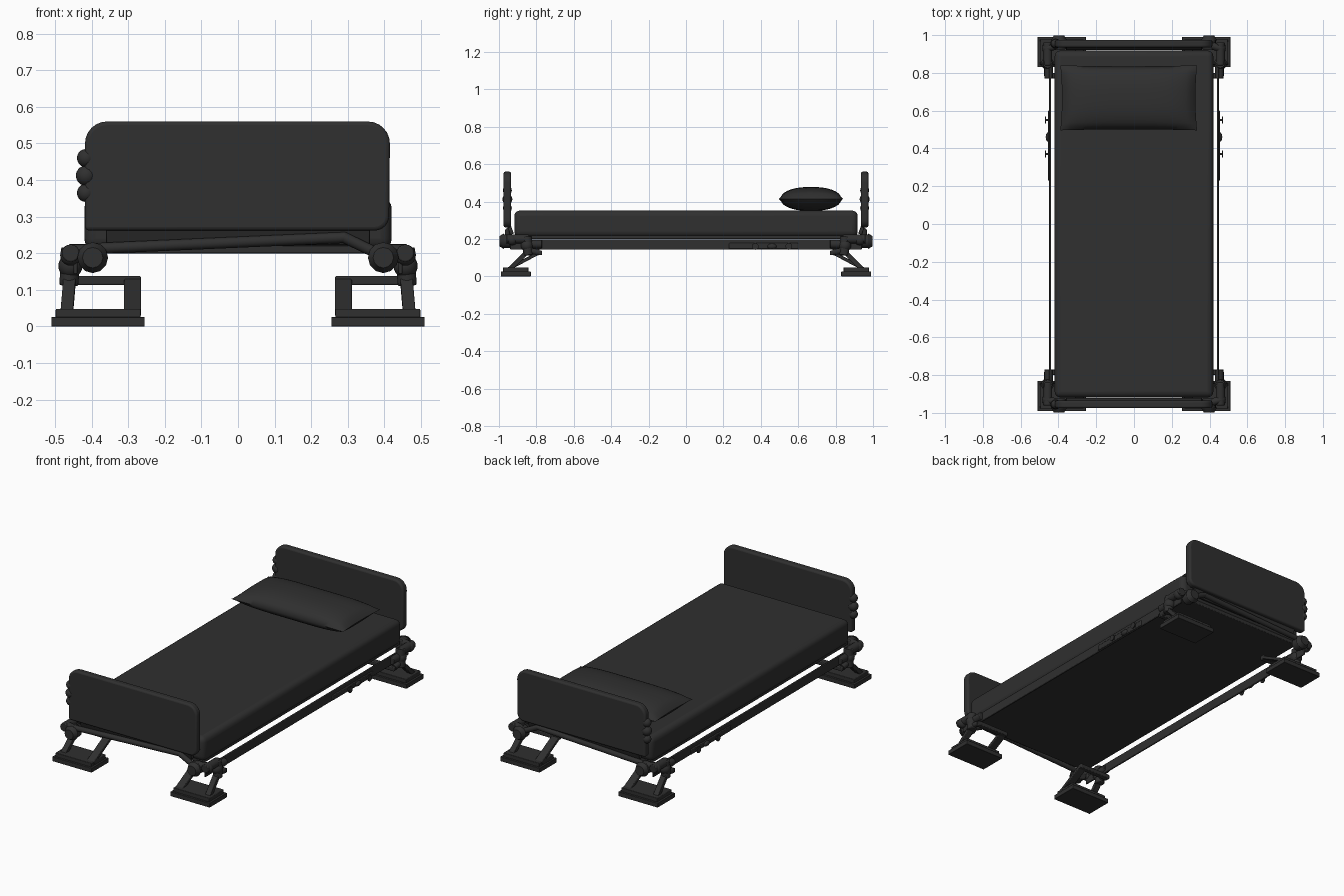
import bpy, bmesh, math
from mathutils import Vector

if "Cube" in bpy.data.objects:
    bpy.data.objects.remove(bpy.data.objects["Cube"])

mat = bpy.data.materials.new("charcoal")
mat.diffuse_color = (0.029, 0.029, 0.029, 1)
mat.use_nodes = True
mat.node_tree.nodes["Principled BSDF"].inputs["Base Color"].default_value = mat.diffuse_color


def finish(name, bm, bevel=0, seg=2, angle=40):
    bmesh.ops.recalc_face_normals(bm, faces=bm.faces)
    me = bpy.data.meshes.new(name)
    bm.to_mesh(me)
    bm.free()
    ob = bpy.data.objects.new(name, me)
    bpy.context.collection.objects.link(ob)
    me.materials.append(mat)
    if bevel:
        m = ob.modifiers.new("bevel", 'BEVEL')
        m.width, m.segments, m.limit_method = bevel, seg, 'ANGLE'
    bpy.ops.object.select_all(action='DESELECT')
    bpy.context.view_layer.objects.active = ob
    ob.select_set(True)
    bpy.ops.object.shade_smooth_by_angle(angle=math.radians(angle))
    return ob


def box(name, lo, hi, bevel=0.0, seg=2):
    bm = bmesh.new()
    bmesh.ops.create_cube(bm, size=1)
    lo, hi = Vector(lo), Vector(hi)
    for v in bm.verts:
        v.co = Vector([(a + b) / 2 + c * abs(b - a) for a, b, c in zip(lo, hi, v.co)])
    return finish(name, bm, bevel, seg)


def rod(name, a, b, r, r2=None, sides=16, bevel=0.0):
    a, b = Vector(a), Vector(b)
    d = b - a
    bm = bmesh.new()
    bmesh.ops.create_cone(bm, cap_ends=True, segments=sides, radius1=r,
                          radius2=r if r2 is None else r2, depth=d.length)
    m = d.to_track_quat('Z', 'Y').to_matrix().to_4x4()
    m.translation = (a + b) / 2
    bm.transform(m)
    return finish(name, bm, bevel)


def ball(name, c, r, scale=(1, 1, 1)):
    bm = bmesh.new()
    bmesh.ops.create_uvsphere(bm, u_segments=16, v_segments=10, radius=r)
    for v in bm.verts:
        v.co = Vector([p + q * s for p, q, s in zip(c, v.co, scale)])
    return finish(name, bm, angle=60)


def strut(name, a, b, wx, t):
    """Flat bar from a to b: wx wide along x, t thick."""
    a, b = Vector(a), Vector(b)
    d = (b - a).normalized()
    n = d.cross(Vector((1, 0, 0))).normalized() * t / 2
    x = Vector((wx / 2, 0, 0))
    bm = bmesh.new()
    rings = [[bm.verts.new(p + q) for q in (x + n, x - n, -x - n, n - x)] for p in (a, b)]
    bm.faces.new(rings[0])
    bm.faces.new(rings[1])
    for i in range(4):
        j = (i + 1) % 4
        bm.faces.new((rings[0][i], rings[0][j], rings[1][j], rings[1][i]))
    return finish(name, bm, 0.003)


def end_panel(name, y, thick):
    """Rounded panel, larger radius at the top corners."""
    bm = bmesh.new()
    corners = [(0.415, 0.56, 0.06, 0), (-0.418, 0.56, 0.06, 90),
               (-0.418, 0.262, 0.012, 180), (0.413, 0.262, 0.04, 270)]
    pts = []
    for cx, cz, r, a0 in corners:
        ox, oz = cx - math.copysign(r, cx), cz + (-r if cz > 0.4 else r)
        for k in range(7):
            a = math.radians(a0 + 15 * k)
            pts.append((ox + r * math.cos(a), oz + r * math.sin(a)))
    f = bm.faces.new([bm.verts.new((x, y - thick / 2, z)) for x, z in pts])
    g = bmesh.ops.extrude_face_region(bm, geom=[f])
    for v in g["geom"]:
        if isinstance(v, bmesh.types.BMVert):
            v.co.y += thick
    return finish(name, bm, 0.01, 3)


# mattress and the base board beneath it
box("mattress", (-0.42, -0.918, 0.21), (0.42, 0.918, 0.352), 0.03, 4)
box("base_board", (-0.41, -0.91, 0.2), (0.41, 0.91, 0.225), 0.004)

# pillow: puffed sheet with slightly pinched sides
bm = bmesh.new()
bmesh.ops.create_grid(bm, x_segments=28, y_segments=18, size=1)
top = list(bm.verts)
dup = bmesh.ops.duplicate(bm, geom=bm.verts[:] + bm.edges[:] + bm.faces[:])
low = [g for g in dup["geom"] if isinstance(g, bmesh.types.BMVert)]
for verts, s in ((top, 1), (low, -1)):
    for v in verts:
        u, w = v.co.x, v.co.y
        h = 0.064 * max(0, (1 - u ** 4) * (1 - abs(w) ** 2.4)) ** 0.55
        v.co = Vector((-0.028 + 0.362 * u * (1 - 0.025 * (1 - w * w)),
                       0.668 + 0.172 * w * (1 - 0.03 * (1 - u * u)), 0.414 + s * h))
bmesh.ops.remove_doubles(bm, verts=bm.verts, dist=0.0004)
finish("pillow", bm, angle=70)

for sy in (-1, 1):
    end = "front" if sy < 0 else "back"
    # end panel with its edge knobs and short mounting tab
    end_panel(end + "_panel", sy * 0.955, 0.04)
    for z, r in ((0.365, 0.025), (0.412, 0.028), (0.46, 0.025)):
        ball(end + "_panel_knob", (-0.415, sy * 0.955, z), r, (1, 0.95, 1))
    strut(end + "_panel_tab", (0, sy * 0.93, 0.225), (0, sy * 0.95, 0.28), 0.72, 0.02)
    # sloping cross bar with a bent end
    path = [(-0.39, sy * 0.952, 0.213), (0.29, sy * 0.952, 0.243), (0.39, sy * 0.955, 0.195)]
    for a, b in zip(path, path[1:]):
        rod(end + "_cross_bar", a, b, 0.015)
    ball(end + "_bar_bend", path[1], 0.015)

    for sx in (-1, 1):
        def P(x, y, z):
            return (sx * x, sy * y, z)
        n = end + ("_left" if sx < 0 else "_right")

        # hub bolt on the end and corner joint
        rod(n + "_hub", P(0.397, 0.925, 0.188), P(0.397, 0.978, 0.188), 0.036, bevel=0.004)
        rod(n + "_hub_cap", P(0.397, 0.972, 0.188), P(0.397, 0.997, 0.188), 0.042, 0.028, 12)
        rod(n + "_corner_arm", P(0.39, 0.95, 0.205), P(0.46, 0.93, 0.205), 0.02)
        rod(n + "_corner_sleeve", P(0.457, 0.84, 0.2), P(0.457, 0.96, 0.2), 0.024, bevel=0.004)
        ball(n + "_corner_ball", P(0.457, 0.93, 0.195), 0.029)
        rod(n + "_rail_socket", P(0.452, 0.77, 0.172), P(0.452, 0.85, 0.172), 0.022, bevel=0.003)
        # ankle joint
        rod(n + "_ankle", P(0.462, 0.845, 0.112), P(0.457, 0.85, 0.215), 0.026, bevel=0.004)
        ball(n + "_ankle_ball", P(0.458, 0.85, 0.165), 0.033)
        # foot: two-step plate, sloping strut, cross beam, outer leg
        box(n + "_foot_plate", P(0.255, 0.83, 0), P(0.51, 0.99, 0.026), 0.002)
        box(n + "_foot_step", P(0.266, 0.842, 0.02), P(0.498, 0.978, 0.048), 0.003)
        strut(n + "_foot_strut", P(0.288, 0.958, 0.035), P(0.288, 0.785, 0.127), 0.046, 0.018)
        box(n + "_foot_beam", P(0.265, 0.77, 0.113), P(0.47, 0.80, 0.138), 0.004)
        rod(n + "_beam_link", P(0.46, 0.785, 0.128), P(0.46, 0.85, 0.14), 0.016)
        strut(n + "_outer_leg", P(0.468, 0.945, 0.035), P(0.46, 0.85, 0.13), 0.034, 0.024)

for sx in (-1, 1):
    side = "left" if sx < 0 else "right"
    # flat side rail and control plate with buttons
    box(side + "_rail", (sx * 0.439, -0.94, 0.143), (sx * 0.449, 0.94, 0.198), 0.003)
    box(side + "_control_plate", (sx * 0.44, 0.23, 0.146), (sx * 0.455, 0.6, 0.178), 0.004)
    for y in (0.37, 0.55):
        rod(side + "_button_stem", (sx * 0.45, y, 0.16), (sx * 0.468, y, 0.16), 0.006)
        rod(side + "_button", (sx * 0.466, y, 0.16), (sx * 0.471, y, 0.16), 0.018)
    ball(side + "_dial", (sx * 0.455, 0.46, 0.16), 0.025, (0.5, 1, 0.6))
